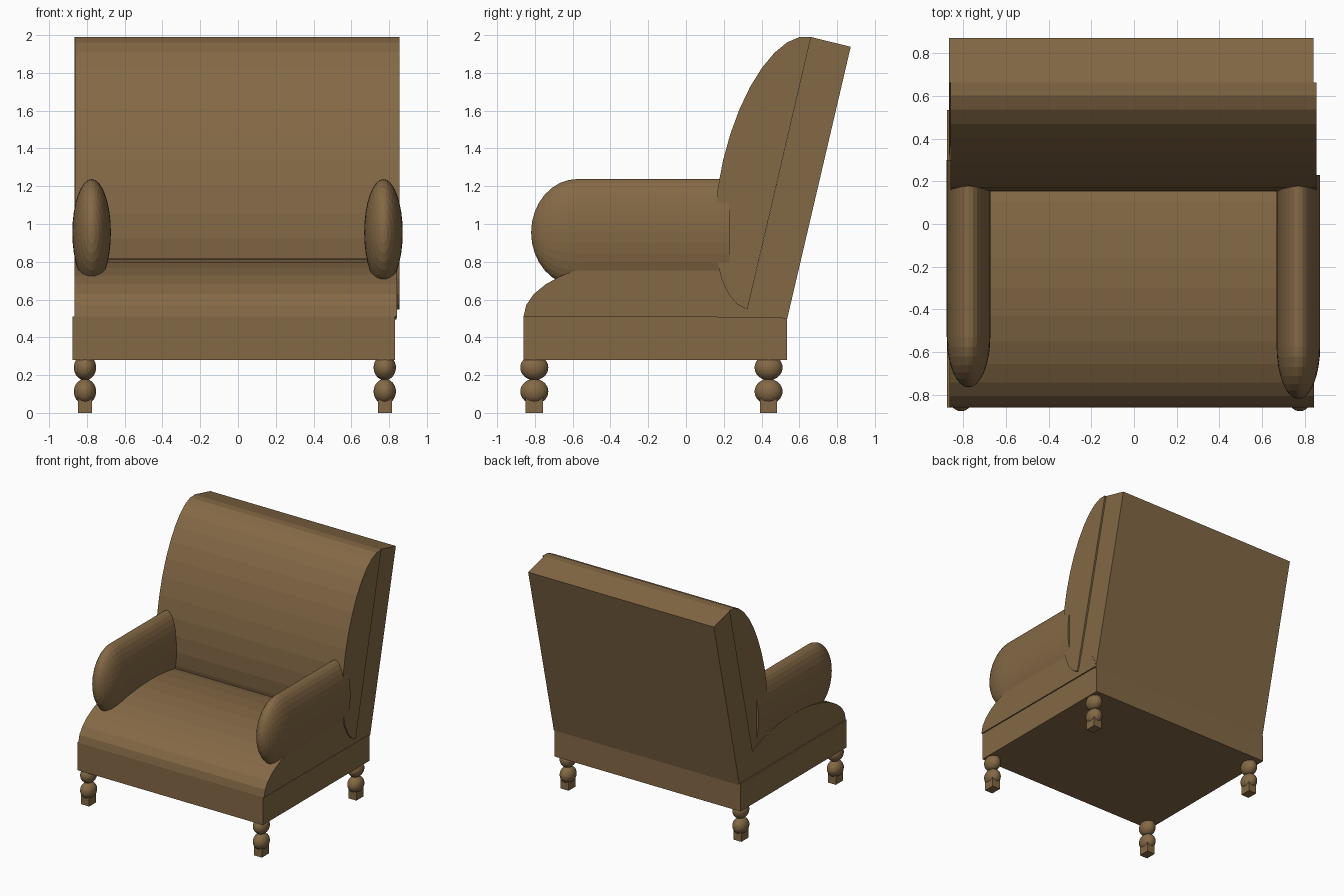
import bpy, bmesh
from math import sin, cos, pi, sqrt
from mathutils import Matrix, Vector

if "Cube" in bpy.data.objects:
    bpy.data.objects.remove(bpy.data.objects["Cube"])

mat = bpy.data.materials.new("brown_upholstery")
mat.diffuse_color = (0.23, 0.14, 0.06, 1)
mat.use_nodes = True
mat.node_tree.nodes["Principled BSDF"].inputs["Base Color"].default_value = mat.diffuse_color


def finish(name, bm):
    bmesh.ops.recalc_face_normals(bm, faces=bm.faces)
    me = bpy.data.meshes.new(name)
    bm.to_mesh(me)
    bm.free()
    me.materials.append(mat)
    ob = bpy.data.objects.new(name, me)
    bpy.context.collection.objects.link(ob)
    return ob


def extrude_x(name, profile, x0, x1):
    """Extrude a closed (y, z) profile from x0 to x1."""
    bm = bmesh.new()
    face = bm.faces.new([bm.verts.new((x0, y, z)) for y, z in profile])
    new = bmesh.ops.extrude_face_region(bm, geom=[face])["geom"]
    verts = [v for v in new if isinstance(v, bmesh.types.BMVert)]
    bmesh.ops.translate(bm, verts=verts, vec=(x1 - x0, 0, 0))
    return finish(name, bm)


def half_ellipse(a, b, depth, n=16):
    """Half ellipse bulging to the left of the chord a -> b."""
    a, b = Vector(a), Vector(b)
    mid, half = (a + b) / 2, (b - a) / 2
    nrm = Vector((-half.y, half.x)).normalized()
    return [mid - half * cos(pi * i / n) + nrm * depth * sin(pi * i / n)
            for i in range(n + 1)]


def ellipsoid(name, c, r):
    bm = bmesh.new()
    # poles lie along y
    m = Matrix.Translation(c) @ Matrix.Diagonal((*r, 1)) @ Matrix.Rotation(pi / 2, 4, 'X')
    bmesh.ops.create_uvsphere(bm, u_segments=32, v_segments=16, radius=1, matrix=m)
    return finish(name, bm)


def box(name, lo, hi):
    return extrude_x(name, [(lo[1], lo[2]), (hi[1], lo[2]), (hi[1], hi[2]), (lo[1], hi[2])],
                     lo[0], hi[0])


# base frame and domed seat cushion
box("base_frame", (-0.875, -0.86, 0.28), (0.832, 0.535, 0.51))
extrude_x("seat_cushion", half_ellipse((-0.86, 0.51), (0.535, 0.505), 0.31), -0.865, 0.842)

# reclined back panel with a bulging cushion on its front
extrude_x("back_panel", [(0.325, 0.545), (0.535, 0.495), (0.872, 1.938), (0.662, 1.99)],
          -0.866, 0.84)
extrude_x("back_cushion", half_ellipse((0.325, 0.548), (0.662, 1.99), 0.305), -0.86, 0.854)

# arms: elliptical tubes with rounded fronts
for side, x, y0, y1, tip in (("right", 0.77, -0.575, 0.23, 0.245),
                             ("left", -0.775, -0.53, 0.30, 0.235)):
    bm = bmesh.new()
    m = (Matrix.Translation((x, (y0 + y1) / 2, 0.955))
         @ Matrix.Diagonal((0.102, 1, 0.283, 1)) @ Matrix.Rotation(pi / 2, 4, 'X'))
    bmesh.ops.create_cone(bm, cap_ends=True, segments=32, radius1=1, radius2=1,
                          depth=y1 - y0, matrix=m)
    finish(side + "_arm", bm)
    ellipsoid(side + "_arm_front", (x, y0, 0.955), (0.102, tip, 0.283))

# turned legs: two stacked beads on a small square foot
for sx, x in (("left", -0.81), ("right", 0.777)):
    for sy, y in (("front", -0.803), ("rear", 0.437)):
        leg = f"{sy}_{sx}_leg"
        box(leg + "_foot", (x - 0.037, y - 0.046, 0), (x + 0.037, y + 0.046, 0.1))
        for i, z in enumerate((0.113, 0.24)):
            ellipsoid(f"{leg}_bead_{i + 1}", (x, y, z), (0.059, 0.074, 0.067))
